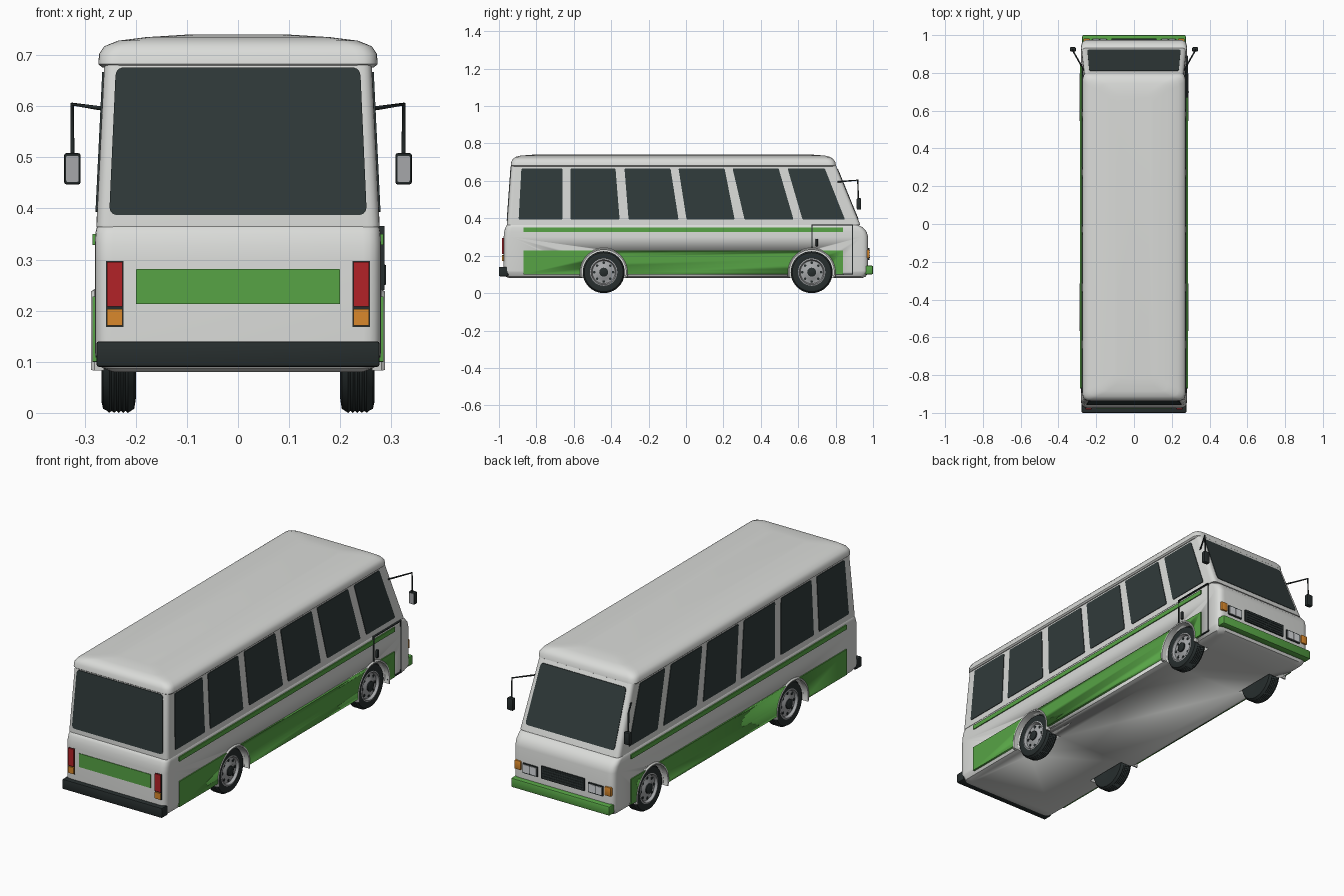
import bpy, bmesh, math
from mathutils import Vector

if "Cube" in bpy.data.objects:
    bpy.data.objects.remove(bpy.data.objects["Cube"])


def material(name, rgb):
    m = bpy.data.materials.new(name)
    m.use_nodes = True
    m.diffuse_color = (*rgb, 1)
    m.node_tree.nodes["Principled BSDF"].inputs["Base Color"].default_value = (*rgb, 1)
    return m


WHITE = material("body white", (.70, .71, .69))
GREEN = material("stripe green", (.095, .37, .06))
GLASS = material("dark glass", (.03, .043, .043))
BLACK = material("black rubber", (.02, .027, .027))
RED = material("tail red", (.45, .016, .02))
AMBER = material("signal amber", (.70, .25, .025))
STEEL = material("rim grey", (.38, .39, .40))
LENS = material("lamp lens", (.68, .70, .72))


def finish(name, bm, mat):
    """Turn a bmesh into a linked object with smooth faces and sharp edges."""
    bmesh.ops.recalc_face_normals(bm, faces=bm.faces[:])
    mesh = bpy.data.meshes.new(name)
    bm.to_mesh(mesh)
    bm.free()
    mesh.materials.append(mat)
    ob = bpy.data.objects.new(name, mesh)
    bpy.context.collection.objects.link(ob)
    bpy.ops.object.select_all(action='DESELECT')
    ob.select_set(True)
    bpy.context.view_layer.objects.active = ob
    bpy.ops.object.shade_smooth_by_angle(angle=math.radians(35))
    return ob


def loft(name, rings, mat):
    """Skin equal-length rings of points and cap both ends."""
    bm = bmesh.new()
    loops = [[bm.verts.new(p) for p in ring] for ring in rings]
    n = len(loops[0])
    for a, b in zip(loops, loops[1:]):
        for i in range(n):
            j = (i + 1) % n
            bm.faces.new((a[i], a[j], b[j], b[i]))
    bm.faces.new(loops[0])
    bm.faces.new(loops[-1])
    return finish(name, bm, mat)


def rounded(points, r, steps=5):
    """Round the corners of a 2D polygon."""
    pts = [Vector(p) for p in points]
    out = []
    for i, p in enumerate(pts):
        a = p + (pts[i - 1] - p).normalized() * r
        b = p + (pts[(i + 1) % len(pts)] - p).normalized() * r
        for k in range(steps + 1):
            t = k / steps
            out.append(a * (1 - t) ** 2 + p * 2 * t * (1 - t) + b * t * t)
    return out


def rect(u0, u1, v0, v1):
    return [(u0, v0), (u1, v0), (u1, v1), (u0, v1)]


def shell(name, levels, r):
    """Rounded box from levels of (z, half width, back y, nose y)."""
    return loft(name, [[(p.x, p.y, z) for p in rounded(rect(-hx, hx, y0, y1), r)]
                       for z, hx, y0, y1 in levels], WHITE)


def panel(name, pts, place, mat, thick=.003, r=.002):
    """Thin plate laid on a surface given by place(u, v, offset)."""
    outline = rounded(pts, r)
    return loft(name, [[place(p.x, p.y, d) for p in outline] for d in (-.005, thick)], mat)


def box(name, lo, hi, mat, bevel=.005):
    lo, hi = Vector(lo), Vector(hi)
    bm = bmesh.new()
    bmesh.ops.create_cube(bm, size=1)
    for v in bm.verts:
        v.co = (lo + hi) / 2 + Vector(c * s for c, s in zip(v.co, hi - lo))
    bmesh.ops.bevel(bm, geom=bm.edges[:], offset=bevel, segments=2, affect='EDGES', profile=.5)
    return finish(name, bm, mat)


def lathe(name, profile, s, y, mat, z=.112, n=40):
    """Turn (radius, x) points about an axle parallel to x."""
    return loft(name, [[(s * x, y + r * math.cos(a), z + r * math.sin(a))
                        for a in (i * math.tau / n for i in range(n))]
                       for r, x in profile], mat)


def rise(z):
    return (z - .37) / .31


# Surfaces that carry plates
def upper_side(s):
    return lambda u, v, d: (s * (.277 - .015 * rise(v) + d), u, v)


def lower_side(s):
    return lambda u, v, d: (s * (.28 + d), u, v)


def windscreen_plane(u, v, d):
    return (u, .93 - .127 * rise(v) + d, v)


def back_glass_plane(u, v, d):
    return (u, -.957 + .022 * rise(v) - d, v)


def nose_plane(u, v, d):
    return (u, .974 + d, v)


def tail_plane(u, v, d):
    return (u, -.975 - d, v)


# Body shells
lower = shell("lower_body", [
    (.08, .245, -.945, .94), (.088, .266, -.965, .96), (.11, .279, -.975, .974),
    (.12, .28, -.975, .974), (.30, .28, -.975, .974), (.328, .28, -.972, .966),
    (.35, .279, -.966, .947), (.362, .277, -.96, .925), (.368, .272, -.953, .90)], .035)
shell("upper_body", [(.364, .277, -.957, .932), (.37, .277, -.957, .93),
                     (.68, .262, -.935, .803), (.70, .262, -.93, .79)], .025)
shell("roof", [
    (.676, .266, -.932, .797), (.682, .273, -.937, .802), (.702, .272, -.934, .798),
    (.717, .262, -.926, .787), (.728, .235, -.912, .77), (.735, .18, -.885, .745),
    (.74, .10, -.82, .68)], .04)

# Wheel positions and arch cutters
WHEELS = [(s, y) for s in (-1, 1) for y in (-.44, .672)]
cutters = [lathe("arch_cutter", [(.12, .19), (.12, .33)], s, y, WHITE) for s, y in WHEELS]


def cut_arches(ob):
    bpy.context.view_layer.objects.active = ob
    for c in cutters:
        mod = ob.modifiers.new("arch", 'BOOLEAN')
        mod.operation, mod.solver, mod.object = 'DIFFERENCE', 'EXACT', c
        bpy.ops.object.modifier_apply(modifier=mod.name)


cut_arches(lower)

# Side windows: bottom edge and top edge as y ranges
WINDOWS = [((-.895, -.66), (-.88, -.66)), ((-.617, -.355), (-.617, -.377)),
           ((-.307, -.04), (-.329, -.083)), ((.003, .26), (-.04, .206)),
           ((.313, .575), (.249, .495)), ((.623, .85), (.543, .742))]
for s in (-1, 1):
    for (b0, b1), (t0, t1) in WINDOWS:
        panel("side_window", [(b0, .393), (b1, .393), (t1, .667), (t0, .667)],
              upper_side(s), GLASS, r=.008)
    panel("thin_stripe", rect(-.87, .84, .328, .35), lower_side(s), GREEN, .005)
    cut_arches(panel("broad_stripe", rect(-.87, .84, .10, .228), lower_side(s), GREEN, .005))

for c in cutters:
    bpy.data.objects.remove(c)

# Wheels with arch flares
for s, y in WHEELS:
    tread = [(.112 if i % 2 else .108, .211 + .0045 * (i // 2 * 2 + i % 2)) for i in range(1, 11)]
    lathe("tyre", [(.05, .206), (.085, .2), (.104, .203)] + tread
          + [(.104, .264), (.09, .267), (.07, .264), (.068, .245)], s, y, BLACK)
    lathe("rim", [(.072, .24), (.073, .265), (.067, .267), (.061, .254), (.04, .256),
                  (.032, .262), (.01, .263)], s, y, STEEL)
    lathe("hub", [(.024, .25), (.024, .268), (.016, .272)], s, y, BLACK, n=20)
    for k in range(8):
        a = k * math.tau / 8
        lathe("rim_hole", [(.007, .25), (.007, .2575)], s, y + .05 * math.cos(a), BLACK,
              .112 + .05 * math.sin(a), 10)
    arc = [math.radians(-13 + 206 * k / 32) for k in range(33)]
    loft("arch_flare", [[(s * x, y + r * math.cos(a), .112 + r * math.sin(a))
                         for r, x in ((.119, .262), (.119, .287), (.125, .288), (.13, .281), (.13, .262))]
                        for a in arc], WHITE)

# Windscreen and back glass
panel("windscreen", [(-.247, .393), (.247, .393), (.237, .664), (-.237, .664)],
      windscreen_plane, GLASS, r=.016)
panel("back_window", [(-.252, .387), (.252, .387), (.239, .676), (-.239, .676)],
      back_glass_plane, GLASS, r=.018)

# Bumpers
box("rear_bumper", (-.277, -1, .09), (.277, -.95, .14), BLACK)
box("front_bumper", (-.274, .955, .10), (.274, 1, .147), GREEN, .007)

# Tail panel, grille and lamps
panel("tail_panel", rect(-.2, .2, .213, .281), tail_plane, GREEN)
panel("grille", rect(-.12, .12, .178, .24), nose_plane, BLACK, .007)
for k in range(4):
    z = .188 + .013 * k
    panel("grille_bar", rect(-.112, .112, z, z + .004), nose_plane, GLASS, .009, .001)
for s in (-1, 1):
    x = s * .241
    panel("tail_lamp_frame", rect(x - .0175, x + .0175, .168, .297), tail_plane, BLACK, .001)
    panel("tail_lamp", rect(x - .0155, x + .0155, .208, .295), tail_plane, RED, .008)
    panel("rear_signal", rect(x - .0155, x + .0155, .171, .203), tail_plane, AMBER, .008)
    x = s * .182
    panel("headlamp_frame", rect(x - .042, x + .042, .177, .228), nose_plane, BLACK, .004, .004)
    for dx in (-.019, .019):
        panel("headlamp", rect(x + dx - .0175, x + dx + .0175, .183, .222), nose_plane, LENS, .007, .005)
    box("front_signal", (min(s * .233, s * .268), .945, .187), (max(s * .233, s * .268), .981, .232),
        AMBER, .004)

# Door seams and handle on one side
for seam in (rect(.670, .675, .24, .366), rect(.888, .893, .10, .366),
             rect(.79, .89, .10, .105), rect(.672, .89, .362, .366)):
    panel("door_seam", seam, lower_side(1), BLACK, .0065 if seam[0][0] < .68 else .002, .001)
box("door_handle", (.277, .693, .25), (.29, .705, .29), BLACK, .003)

# Mirrors
for s in (-1, 1):
    curve = bpy.data.curves.new("mirror_arm", 'CURVE')
    curve.dimensions, curve.bevel_depth, curve.bevel_resolution = '3D', .004, 2
    curve.use_fill_caps = True
    path = [(.262, .81, .595), (.277, .835, .597), (.324, .918, .604), (.324, .922, .50)]
    spline = curve.splines.new('POLY')
    spline.points.add(len(path) - 1)
    for point, (x, y, z) in zip(spline.points, path):
        point.co = (s * x, y, z, 1)
    curve.materials.append(BLACK)
    bpy.context.collection.objects.link(bpy.data.objects.new("mirror_arm", curve))
    x = s * .324
    box("mirror_head", (x - .016, .914, .447), (x + .016, .936, .508), BLACK, .004)
    panel("mirror_glass", rect(x - .012, x + .012, .452, .503),
          lambda u, v, d: (u, .914 - d, v), STEEL, .002, .003)
